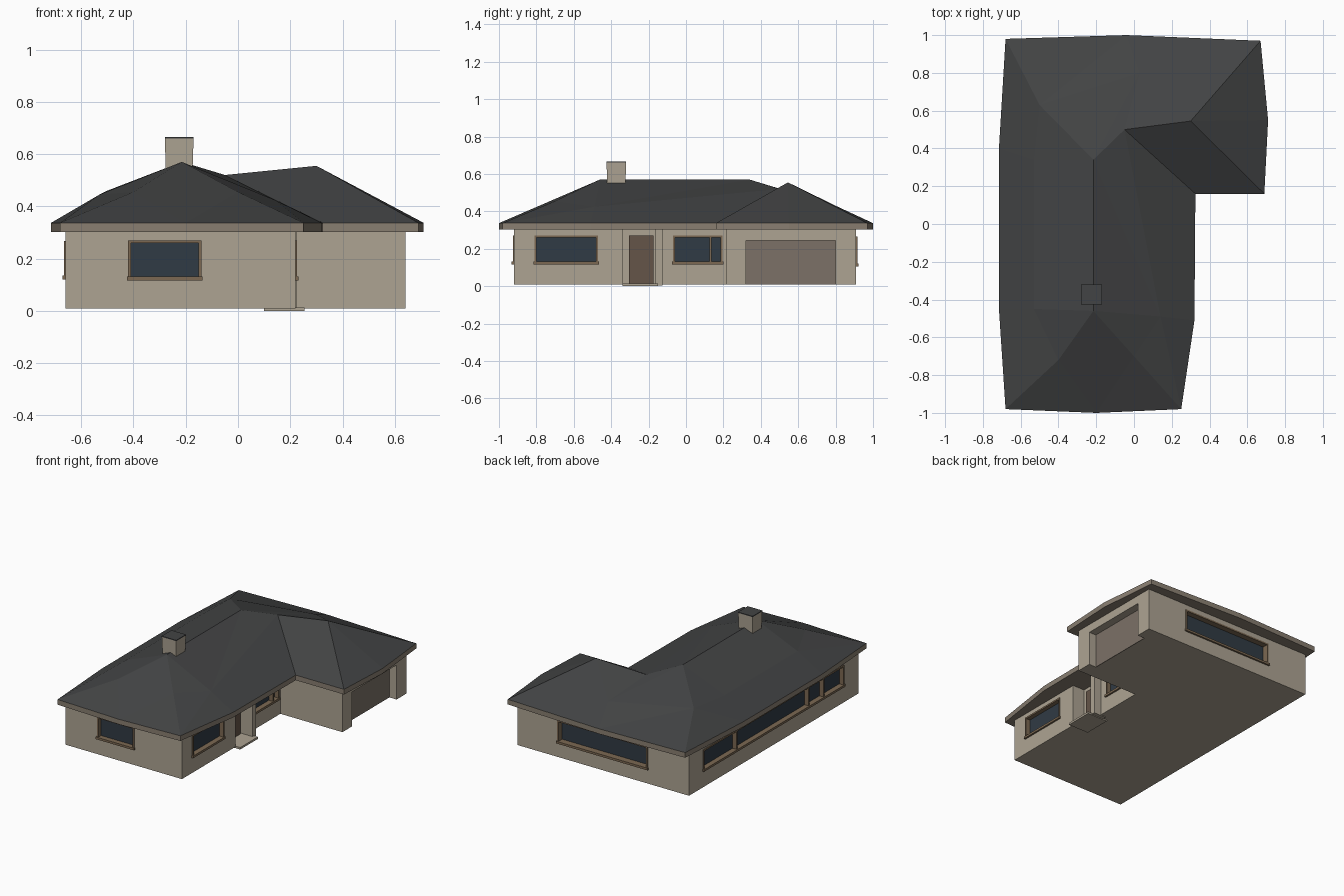
import bpy, bmesh

if "Cube" in bpy.data.objects:
    bpy.data.objects.remove(bpy.data.objects["Cube"])


def material(name, rgb):
    m = bpy.data.materials.new(name)
    m.diffuse_color = (*rgb, 1)
    m.use_nodes = True
    m.node_tree.nodes["Principled BSDF"].inputs["Base Color"].default_value = m.diffuse_color
    return m


WALL = material("wall_plaster", (0.42, 0.37, 0.29))
ROOF = material("roof_slate", (0.055, 0.057, 0.058))
TRIM = material("eave_trim", (0.25, 0.21, 0.165))
WOOD = material("window_wood", (0.20, 0.14, 0.085))
GLASS = material("dark_glass", (0.03, 0.043, 0.058))
GARAGE = material("garage_panel", (0.20, 0.165, 0.135))
DOOR = material("door_brown", (0.13, 0.09, 0.065))


def mesh_object(name, verts, faces, mat):
    me = bpy.data.meshes.new(name)
    me.from_pydata(verts, [], faces)
    ob = bpy.data.objects.new(name, me)
    bpy.context.collection.objects.link(ob)
    if mat:
        me.materials.append(mat)
    return ob


def prism(name, outline, z0, z1, mat, top=True):
    """Extrude a counter-clockwise outline from z0 to z1."""
    n = len(outline)
    verts = [(x, y, z) for z in (z0, z1) for x, y in outline]
    faces = [(i, (i + 1) % n, n + (i + 1) % n, n + i) for i in range(n)]
    faces.append(tuple(reversed(range(n))))
    if top:
        faces.append(tuple(range(n, 2 * n)))
    return mesh_object(name, verts, faces, mat)


def box(name, p, q, mat):
    (x0, x1), (y0, y1), (z0, z1) = (sorted(c) for c in zip(p, q))
    return prism(name, [(x0, y0), (x1, y0), (x1, y1), (x0, y1)], z0, z1, mat)


# Walls: L-shaped plan with a set-back entrance bay
walls = prism("walls", [(-0.66, -0.92), (0.22, -0.92), (0.22, -0.34), (0.13, -0.34),
                        (0.13, -0.155), (0.17, -0.155), (0.17, 0.215), (0.64, 0.215),
                        (0.64, 0.91), (-0.66, 0.91)], 0.01, 0.305, WALL)


def opening(name, axis, wall, out, a, z, depth, panel, bars=(), framed=True):
    """Cut a recess in a wall, then fit a panel and, for windows, a frame."""
    def at(d, s, h):
        return (wall + out * d, s, h) if axis == "x" else (s, wall + out * d, h)

    def part(label, d, s, h, mat):
        return box(name + "_" + label, at(d[0], s[0], h[0]), at(d[1], s[1], h[1]), mat)

    cutter = part("cutter", (-depth, 0.05), a, z, None)
    cutter.hide_render = True
    cutter.display_type = "WIRE"
    mod = walls.modifiers.new(name, "BOOLEAN")
    mod.operation = "DIFFERENCE"
    mod.solver = "EXACT"
    mod.object = cutter
    part("panel", (-depth - 0.005, -depth + 0.006), a, (max(z[0], 0.01), z[1]), panel)
    if framed:
        t = 0.011
        d = (-depth, 0.006)
        part("sill", (-depth, 0.012), (a[0] - 0.005, a[1] + 0.005), (z[0] - 0.004, z[0] + t), WOOD)
        part("head", d, a, (z[1] - t, z[1]), WOOD)
        for i, s in enumerate((a[0] + t / 2, *bars, a[1] - t / 2)):
            part(f"upright_{i}", d, (s - t / 2, s + t / 2), (z[0], z[1]), WOOD)


# Windows
ZW = (0.12, 0.27)
opening("front_window", "y", -0.92, -1, (-0.42, -0.14), ZW, 0.03, GLASS)
opening("right_window", "x", 0.22, 1, (-0.81, -0.47), ZW, 0.03, GLASS)
opening("bay_window", "x", 0.17, 1, (-0.07, 0.195), ZW, 0.03, GLASS, (0.13,))
opening("back_window", "y", 0.91, 1, (-0.35, 0.335), (0.11, 0.265), 0.04, GLASS)
opening("left_window", "x", -0.66, -1, (-0.76, 0.76), (0.125, 0.268), 0.03, GLASS,
        (-0.54, -0.38, 0.40))

# Garage door in a deep recess, front door in the entrance bay
opening("garage_door", "x", 0.64, 1, (0.32, 0.80), (-0.01, 0.245), 0.06, GARAGE, framed=False)
box("front_door", (0.125, -0.305, 0.012), (0.142, -0.175, 0.27), DOOR)
box("door_step", (0.10, -0.34, 0), (0.255, -0.15, 0.014), WALL)
box("entrance_fin", (0.13, -0.165, 0.005), (0.225, -0.125, 0.305), WALL)

# Roof: eave points run counter-clockwise, then ridge, hip and slope points
eave = [(-0.68, -0.98), (-0.2, -1.0), (0.25, -0.98), (0.32, -0.51), (0.325, 0.16),
        (0.69, 0.16), (0.71, 0.55), (0.67, 0.97), (-0.04, 1.0), (-0.68, 0.98),
        (-0.715, 0.4), (-0.715, -0.45)]
EZ = 0.337
upper = [(-0.215, -0.46, 0.57), (-0.215, 0.34, 0.57),      # 12, 13 main ridge
         (-0.05, 0.5, 0.52), (0.30, 0.545, 0.555),         # 14, 15 wing ridge
         (-0.5, 0.63, 0.46), (-0.40, -0.72, 0.455),        # 16, 17 left hips
         (0.0, -0.70, 0.455), (0.14, -0.49, 0.425),        # 18, 19 right slope
         (-0.53, -0.45, 0.445), (-0.53, 0.34, 0.445),      # 20, 21 left slope
         (0.03, 0.8, 0.43)]                                # 22 back slope
front = [(0, 1, 17), (1, 18, 12, 17), (1, 2, 18), (2, 3, 19), (2, 19, 18), (18, 19, 12)]
right = [(3, 4, 19), (19, 4, 14), (19, 14, 13), (19, 13, 12)]
wing = [(4, 5, 15, 14), (5, 6, 15), (6, 7, 15), (7, 8, 22), (7, 22, 15), (15, 22, 14)]
back = [(8, 9, 16), (8, 16, 22), (22, 16, 13), (22, 13, 14)]
left = [(9, 10, 16), (10, 21, 16), (16, 21, 13), (10, 11, 20, 21), (21, 20, 12, 13),
        (11, 0, 20), (0, 17, 20), (20, 17, 12)]
mesh_object("roof", [(x, y, EZ) for x, y in eave] + upper,
            front + right + wing + back + left, ROOF)
prism("fascia_and_soffit", eave, 0.302, EZ, TRIM, top=False)

# Chimney: slightly flared stack with a dark cap
stack = box("chimney", (-0.275, -0.42, 0.50), (-0.175, -0.325, 0.66), WALL)
bm = bmesh.new()
bm.from_mesh(stack.data)
for v in bm.verts:
    if v.co.z > 0.6:
        v.co.x = -0.225 + (v.co.x + 0.225) * 1.1
        v.co.y = -0.3725 + (v.co.y + 0.3725) * 1.1
bm.to_mesh(stack.data)
bm.free()
box("chimney_cap", (-0.28, -0.425, 0.66), (-0.17, -0.32, 0.666), ROOF)
